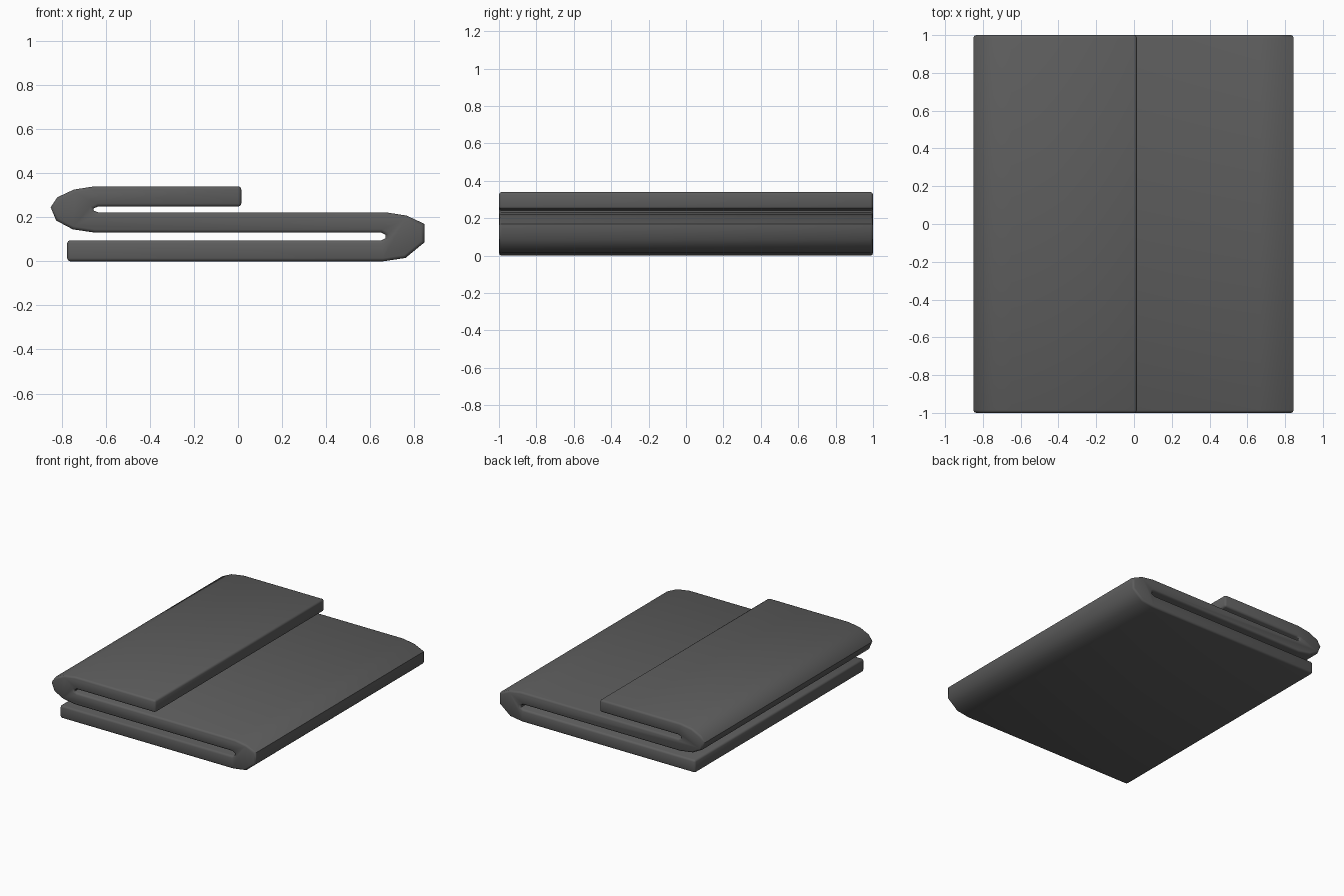
import bpy
import bmesh
import math

cube = bpy.data.objects.get("Cube")
if cube:
    bpy.data.objects.remove(cube, do_unlink=True)

# One flat fabric colour
fabric = bpy.data.materials.new("dark grey fabric")
fabric.use_nodes = True
grey = (0.11, 0.11, 0.11, 1)
fabric.diffuse_color = grey
fabric.node_tree.nodes["Principled BSDF"].inputs["Base Color"].default_value = grey

HALF_LENGTH = 1.0

# Side profile of the folded sheet, walked around its outline
bottom_layer = [(-0.775, 0)]
right_fold_outer = [(0.66, 0), (0.76, 0.015), (0.845, 0.085),
                    (0.845, 0.17), (0.765, 0.207), (0.67, 0.222)]
left_fold_inner = [(-0.635, 0.222), (-0.655, 0.23), (-0.655, 0.24), (-0.635, 0.248)]
top_flap = [(0.015, 0.248), (0.015, 0.34)]
left_fold_outer = [(-0.65, 0.34), (-0.745, 0.325), (-0.82, 0.29), (-0.85, 0.245),
                   (-0.825, 0.185), (-0.75, 0.145), (-0.65, 0.13)]
right_fold_inner = [(0.65, 0.13), (0.67, 0.12), (0.67, 0.105), (0.65, 0.095)]
bottom_end = [(-0.775, 0.095)]
profile = (bottom_layer + right_fold_outer + left_fold_inner + top_flap
           + left_fold_outer + right_fold_inner + bottom_end)

# Extrude the profile from front to back
bm = bmesh.new()
face = bm.faces.new([bm.verts.new((x, -HALF_LENGTH, z)) for x, z in profile])
result = bmesh.ops.extrude_face_region(bm, geom=[face])
moved = [v for v in result["geom"] if isinstance(v, bmesh.types.BMVert)]
bmesh.ops.translate(bm, verts=moved, vec=(0, 2 * HALF_LENGTH, 0))
bmesh.ops.recalc_face_normals(bm, faces=bm.faces)
mesh = bpy.data.meshes.new("folded_sheet")
bm.to_mesh(mesh)
bm.free()
mesh.materials.append(fabric)
sheet = bpy.data.objects.new("folded_sheet", mesh)
bpy.context.collection.objects.link(sheet)

# Soft rounded rims on the sharp edges
bevel = sheet.modifiers.new("rounded_rim", "BEVEL")
bevel.width = 0.014
bevel.segments = 2
bevel.limit_method = "ANGLE"
bevel.angle_limit = math.radians(75)
bevel.use_clamp_overlap = False

bpy.ops.object.select_all(action="DESELECT")
sheet.select_set(True)
bpy.context.view_layer.objects.active = sheet
bpy.ops.object.modifier_apply(modifier="rounded_rim")
bpy.ops.object.shade_smooth_by_angle(angle=math.radians(50))
